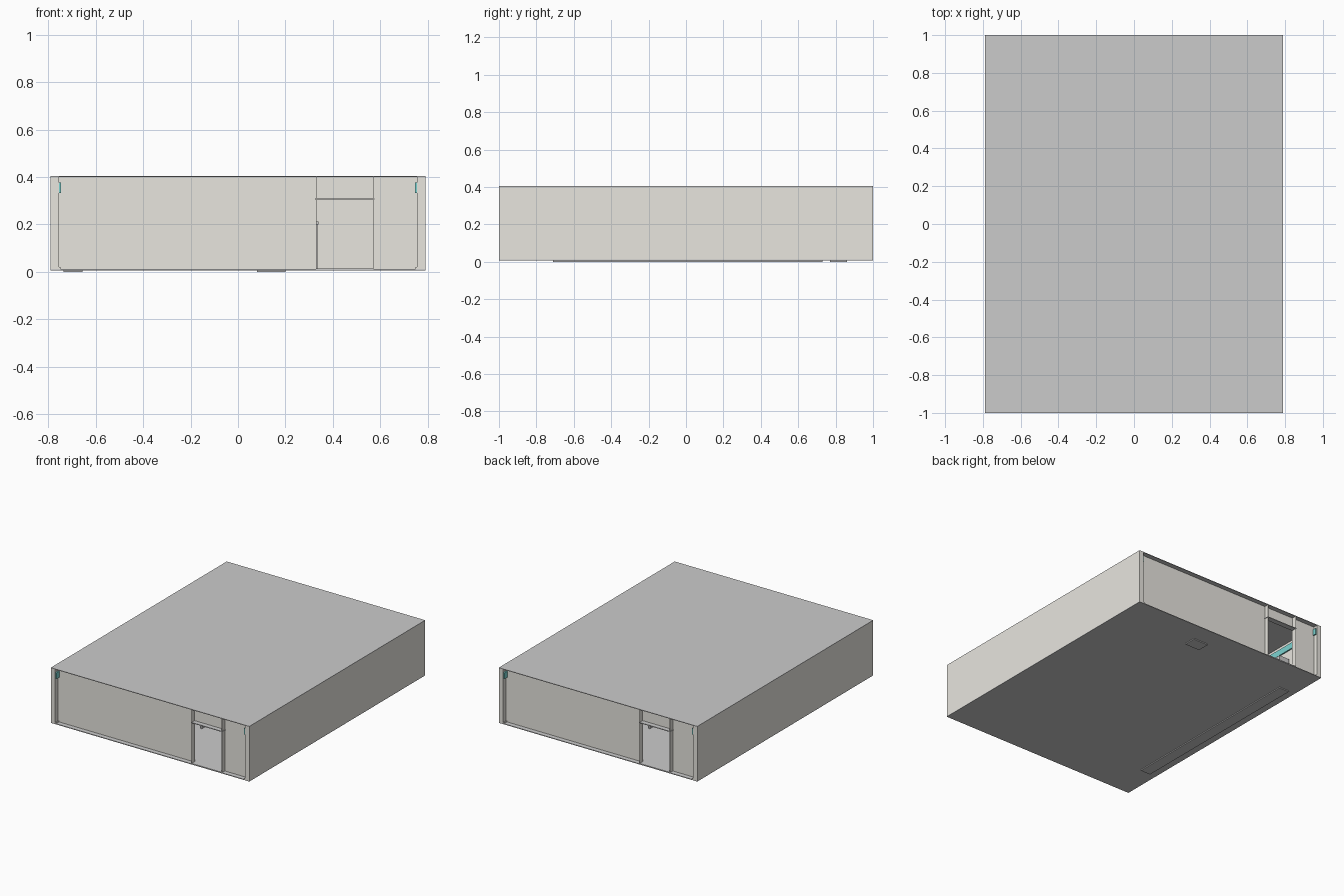
import bpy, bmesh

if "Cube" in bpy.data.objects:
    bpy.data.objects.remove(bpy.data.objects["Cube"])


def material(name, rgb):
    m = bpy.data.materials.new(name)
    m.diffuse_color = (*rgb, 1)
    m.use_nodes = True
    m.node_tree.nodes["Principled BSDF"].inputs["Base Color"].default_value = m.diffuse_color
    return m


BEIGE = material("wall_beige", (0.81, 0.79, 0.74))
TEAL = material("band_teal", (0.20, 0.65, 0.63))
DARK = material("dark_grey", (0.68, 0.68, 0.68))


def box(name, x, y, z, mat=None, s=1):
    """Box from (min, max) ranges; s=-1 turns it half a turn about z."""
    bm = bmesh.new()
    bmesh.ops.create_cube(bm, size=1)
    for v in bm.verts:
        v.co = [(r[0] + r[1]) / 2 + c * (r[1] - r[0])
                for c, r in zip(v.co, (x, y, z))]
        v.co.x *= s
        v.co.y *= s
    me = bpy.data.meshes.new(name)
    bm.to_mesh(me)
    bm.free()
    ob = bpy.data.objects.new(name, me)
    bpy.context.collection.objects.link(ob)
    if mat:
        me.materials.append(mat)
    return ob


W, IN, BOT, FLOOR, TOP = 0.79, 0.755, 0.007, 0.012, 0.404
D0, D1, HEAD = 0.33, 0.57, 0.31          # doorway sides and head
SKIN = (-0.966, -0.962)                  # recessed end wall skin
REVEAL = (-1.0, -0.962)

# Floor and roof slabs
box("floor", (-W, W), (-1, 1), (BOT, FLOOR))
box("roof", (-W, W), (-1, 1), (TOP - 0.004, TOP))

# Each end is the other one turned half a turn
for s, end in ((1, "front"), (-1, "back")):
    # Long side wall with its skirting and coloured band
    box(end + "_side_wall", (IN, W), (-1, 1), (FLOOR, TOP - 0.004), BEIGE, s)
    box(end + "_skirting", (IN - 0.006, IN), (-1, 1), (FLOOR, 0.02), BEIGE, s)
    box(end + "_wall_band", (IN - 0.009, IN), (-0.995, 0.995), (0.333, 0.377), TEAL, s)
    # Recessed end wall around the doorway
    for part, x, z in (("long_panel", (-IN, D0), (FLOOR, TOP - 0.004)),
                       ("short_panel", (D1, IN), (FLOOR, TOP - 0.004)),
                       ("over_door_panel", (D0, D1), (HEAD, TOP - 0.004))):
        box(f"{end}_{part}", x, SKIN, z, BEIGE, s)
    # Thin door reveals, head and sill
    for part, x in (("left_jamb", D0), ("right_jamb", D1)):
        box(f"{end}_{part}", (x - 0.0015, x + 0.0015), REVEAL, (FLOOR, TOP - 0.004), BEIGE, s)
    box(end + "_door_head", (D0 - 0.005, D1 + 0.005), REVEAL, (HEAD - 0.005, HEAD), None, s)
    box(end + "_door_sill", (D0, D1), REVEAL, (FLOOR, 0.015), None, s)

# Long counter along the left wall and a small cabinet near the back
box("long_counter", (-0.735, -0.655), (-0.71, 0.73), (0, 0.25), DARK)
box("cabinet", (0.08, 0.20), (0.77, 0.86), (0, 0.2), DARK)

# Rows of desks: top, front panel and two end panels
for cx in (-0.2, 0.2):
    for i in range(3):
        cy = -0.45 + i * 0.45
        n = f"desk_{'left' if cx < 0 else 'right'}_{i + 1}"
        box(n + "_top", (cx - 0.14, cx + 0.14), (cy - 0.08, cy + 0.08), (0.2, 0.212))
        box(n + "_panel", (cx - 0.13, cx + 0.13), (cy - 0.06, cy - 0.05), (0.05, 0.2))
        for k in (-1, 1):
            ex = cx + k * 0.13
            box(n + "_end", (ex - 0.006, ex + 0.006), (cy - 0.07, cy + 0.07), (FLOOR, 0.2))
